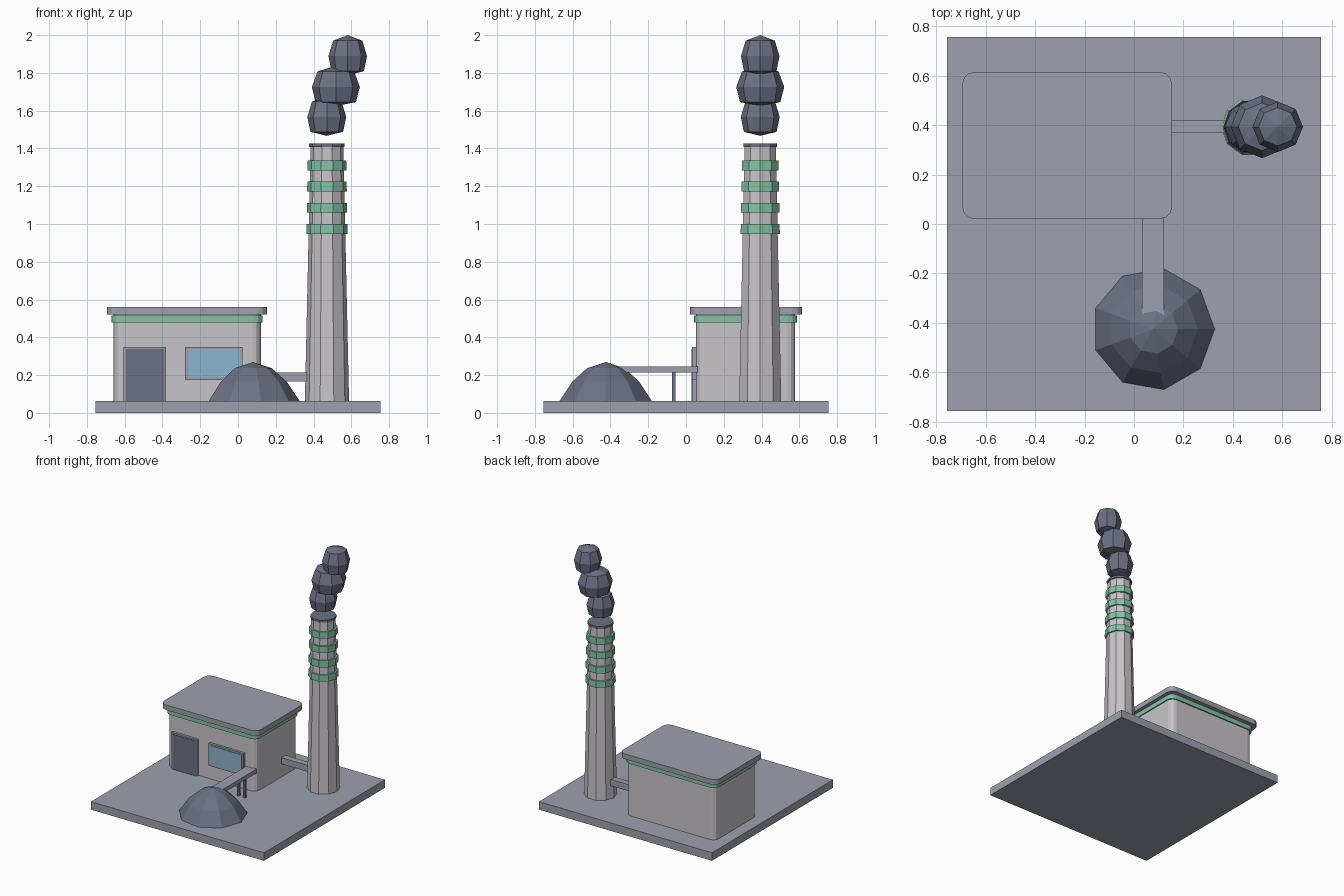
import bpy, bmesh, math

if "Cube" in bpy.data.objects:
    bpy.data.objects.remove(bpy.data.objects["Cube"])


def material(name, rgb):
    m = bpy.data.materials.new(name)
    m.diffuse_color = (*rgb, 1)
    m.use_nodes = True
    m.node_tree.nodes["Principled BSDF"].inputs["Base Color"].default_value = m.diffuse_color
    return m


SLATE = material("slate grey", (0.34, 0.355, 0.42))
WALL = material("pale concrete", (0.58, 0.56, 0.59))
DARK = material("dark smoke", (0.15, 0.162, 0.23))
GREEN = material("mint green", (0.23, 0.55, 0.37))
GLASS = material("window blue", (0.27, 0.46, 0.62))


def finish(name, bm, mat):
    bmesh.ops.recalc_face_normals(bm, faces=bm.faces)
    me = bpy.data.meshes.new(name)
    bm.to_mesh(me)
    bm.free()
    me.materials.append(mat)
    ob = bpy.data.objects.new(name, me)
    bpy.context.collection.objects.link(ob)
    return ob


def box(name, x, y, z, mat, corner=0):
    """Box from ranges, with optional rounded upright corners."""
    bm = bmesh.new()
    bmesh.ops.create_cube(bm, size=1)
    for v in bm.verts:
        for i, (lo, hi) in enumerate((x, y, z)):
            v.co[i] = lo if v.co[i] < 0 else hi
    if corner:
        upright = [e for e in bm.edges
                   if abs(e.verts[0].co.z - e.verts[1].co.z) > 0.001]
        upright = [e for e in upright if (e.verts[0].co.xy - e.verts[1].co.xy).length < 1e-4]
        bmesh.ops.bevel(bm, geom=upright, offset=corner, segments=3,
                        profile=0.5, affect='EDGES')
    return finish(name, bm, mat)


def lathe(name, centre, sides, profile, mat):
    """Faceted solid of revolution from (radius, z) points, bottom to top."""
    bm = bmesh.new()
    cx, cy = centre
    rings = []
    for r, z in profile:
        if r == 0:
            rings.append([bm.verts.new((cx, cy, z))])
        else:
            angles = [math.tau * i / sides for i in range(sides)]
            rings.append([bm.verts.new((cx + r * math.cos(a), cy + r * math.sin(a), z))
                          for a in angles])
    for low, high in zip(rings, rings[1:]):
        for i in range(sides):
            j = (i + 1) % sides
            corners = [low[i % len(low)], low[j % len(low)],
                       high[j % len(high)], high[i % len(high)]]
            bm.faces.new(list(dict.fromkeys(corners)))
    for ring in (rings[0], rings[-1]):
        if len(ring) > 1:
            bm.faces.new(ring)
    return finish(name, bm, mat)


# Ground slab
box("base_slab", (-0.755, 0.755), (-0.755, 0.755), (0, 0.063), SLATE)

# Building with trim and overhanging roof
box("building_walls", (-0.658, 0.121), (0.052, 0.578), (0.06, 0.525), WALL, 0.045)
box("green_trim", (-0.669, 0.13), (0.043, 0.588), (0.478, 0.515), GREEN, 0.047)
box("roof", (-0.694, 0.154), (0.02, 0.615), (0.52, 0.561), SLATE, 0.05)

# Door and window: frame with a thin panel
for part, x, z, panel_x, panel_z, mat in (
        ("door", (-0.605, -0.38), (0.06, 0.35), (-0.592, -0.388), (0.063, 0.339), DARK),
        ("window", (-0.28, 0.025), (0.174, 0.35), (-0.264, 0.012), (0.188, 0.337), GLASS)):
    box(part + "_frame", x, (0.033, 0.06), z, SLATE)
    box(part + "_panel", panel_x, (0.029, 0.036), panel_z, mat)

# Conveyor with two legs, and the pipe to the chimney
box("conveyor", (0.033, 0.122), (-0.40, 0.06), (0.213, 0.245), SLATE)
for x in (0.05, 0.105):
    box("conveyor_leg", (x - 0.009, x + 0.009), (-0.073, -0.056), (0.06, 0.22), DARK)
box("chimney_pipe", (0.11, 0.40), (0.37, 0.42), (0.165, 0.215), SLATE)

# Coal heap
lathe("coal_heap", (0.078, -0.425), 9,
      [(0.25, 0.06), (0.18, 0.165), (0.10, 0.237), (0, 0.269)], DARK)

# Chimney with painted collars and a dark rim
CHIMNEY = (0.471, 0.393)
lathe("chimney", CHIMNEY, 10, [(0.117, 0.06), (0.087, 1.41)], WALL)
for i in range(4):
    z, r = 0.948 + 0.112 * i, 0.109 - 0.002 * i
    lathe("chimney_collar", CHIMNEY, 10, [(r, z), (r - 0.001, z + 0.052)], GREEN)
lathe("chimney_rim", CHIMNEY, 10, [(0.094, 1.407), (0.094, 1.426)], DARK)

# Smoke puffs drifting sideways
PUFF = [(0, -1), (0.84, -0.8), (1, -0.05), (0.76, 0.72), (0, 1)]
for x, z, r, h in ((0.47, 1.572, 0.103, 0.105), (0.518, 1.731, 0.127, 0.107),
                   (0.581, 1.894, 0.102, 0.106)):
    lathe("smoke_puff", (x, CHIMNEY[1]), 8, [(r * a, z + h * b) for a, b in PUFF], DARK)
